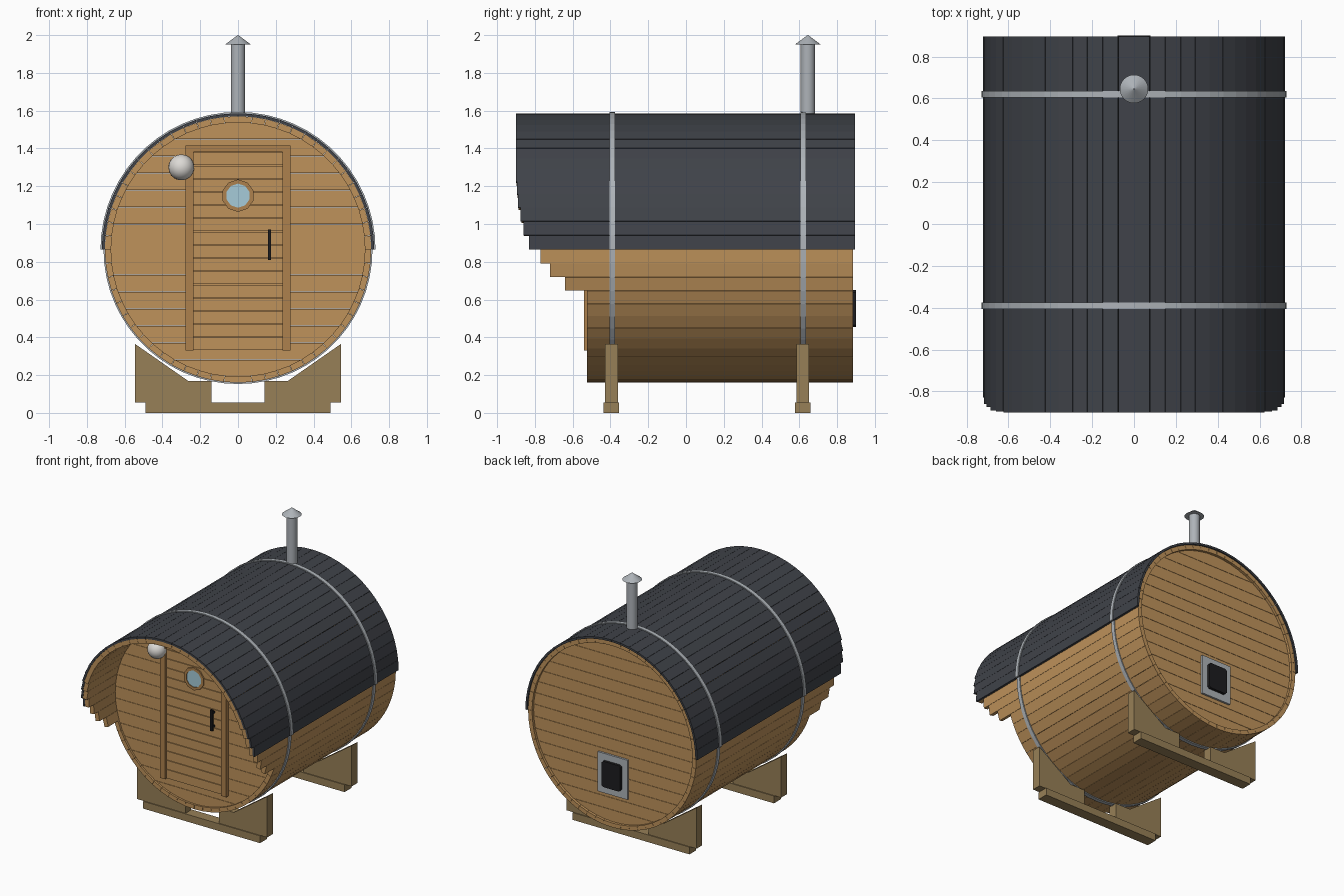
import bpy, bmesh
from math import sin, cos, asin, pi, radians

if "Cube" in bpy.data.objects:
    bpy.data.objects.remove(bpy.data.objects["Cube"])

CZ = 0.865          # height of the barrel axis
STEP = radians(6)   # one stave


def material(name, r, g, b):
    m = bpy.data.materials.new(name)
    m.diffuse_color = (r, g, b, 1)
    m.use_nodes = True
    m.node_tree.nodes["Principled BSDF"].inputs["Base Color"].default_value = m.diffuse_color
    return m


WOOD = material("wood", 0.52, 0.29, 0.105)
TRIM = material("trim_wood", 0.42, 0.22, 0.075)
BASE = material("base_wood", 0.31, 0.215, 0.095)
ROOF = material("shingle", 0.05, 0.055, 0.066)
STEEL = material("steel", 0.42, 0.45, 0.48)
GLASS = material("glass", 0.38, 0.60, 0.69)
BLACK = material("black", 0.012, 0.012, 0.014)
LAMP = material("lamp_glass", 0.72, 0.70, 0.67)


def prism(bm, pts, y0, y1):
    """Extrude an (x, z) outline from y0 to y1."""
    a = [bm.verts.new((x, y0, z)) for x, z in pts]
    b = [bm.verts.new((x, y1, z)) for x, z in pts]
    bm.faces.new(a)
    bm.faces.new(b[::-1])
    n = len(pts)
    for i in range(n):
        j = (i + 1) % n
        bm.faces.new((a[i], b[i], b[j], a[j]))


def box(bm, x0, x1, y0, y1, z0, z1):
    prism(bm, [(x0, z0), (x1, z0), (x1, z1), (x0, z1)], y0, y1)


def polar(r, a, cx=0, cz=CZ):
    return (cx + r * cos(a), cz + r * sin(a))


def finish(bm, name, mat, smooth=False):
    bmesh.ops.recalc_face_normals(bm, faces=bm.faces)
    me = bpy.data.meshes.new(name)
    bm.to_mesh(me)
    bm.free()
    me.materials.append(mat)
    ob = bpy.data.objects.new(name, me)
    bpy.context.collection.objects.link(ob)
    if smooth:
        bpy.ops.object.select_all(action='DESELECT')
        ob.select_set(True)
        bpy.context.view_layer.objects.active = ob
        bpy.ops.object.shade_smooth_by_angle(angle=radians(35))
    return ob


def arc_block(bm, r0, r1, a0, a1, y0, y1):
    prism(bm, [polar(r0, a0), polar(r1, a0), polar(r1, a1), polar(r0, a1)], y0, y1)


def front_edge(k):
    """Stepped porch edge; k counts staves up from the axis height."""
    if k >= 0:
        return (-0.83, -0.86, -0.875, -0.89, -0.895, -0.90)[min(k, 5)]
    return (-0.77, -0.72, -0.64, -0.525)[min(-k - 1, 3)]


# barrel staves and roof strips, mirrored left and right
staves, roof = bmesh.new(), bmesh.new()
GAP = 0.001
for side in (0, 1):
    for k in range(-15, 15):
        a0, a1 = k * STEP + GAP, (k + 1) * STEP - GAP
        if side:
            a0, a1 = pi - a1, pi - a0
        y0 = front_edge(k)
        arc_block(staves, 0.672, 0.705, a0, a1, y0 + (0.003 if k >= 0 else 0), 0.885)
        if k >= 0:
            arc_block(roof, 0.7055, 0.721, a0, a1, y0, 0.895)
finish(staves, "barrel_staves", WOOD)
finish(roof, "shingle_roof", ROOF)


# end walls of horizontal planks trimmed to the circle
def end_wall(name, y0, y1, rows=15, r=0.673):
    bm = bmesh.new()
    h = 2 * r / rows
    for i in range(rows):
        b0 = asin(max(-1, (-r + i * h + 0.001) / r))
        b1 = asin(min(1, (-r + (i + 1) * h - 0.001) / r))
        right = [polar(r, b0 + (b1 - b0) * t / 4) for t in range(5)]
        prism(bm, right + [(-x, z) for x, z in reversed(right)], y0, y1)
    finish(bm, name, WOOD)


end_wall("front_wall", -0.51, -0.47)
end_wall("back_wall", 0.825, 0.865)

# door planks
door = bmesh.new()
for i in range(15):
    z = 0.33 + 0.07 * i
    box(door, -0.235, 0.235, -0.522, -0.505, z + 0.002, z + 0.068)
finish(door, "door_planks", WOOD)

# door frame
frame = bmesh.new()
for s in (-1, 1):
    box(frame, *sorted((s * 0.235, s * 0.278)), -0.54, -0.505, 0.33, 1.415)
box(frame, -0.235, 0.235, -0.54, -0.505, 1.382, 1.415)
finish(frame, "door_frame", TRIM)

# round window: trim ring and pane
N = 10
ring = bmesh.new()
for i in range(N):
    a0, a1 = (i - 0.5) * 2 * pi / N, (i + 0.5) * 2 * pi / N
    prism(ring, [polar(0.064, a0, 0, 1.15), polar(0.086, a0, 0, 1.15),
                 polar(0.086, a1, 0, 1.15), polar(0.064, a1, 0, 1.15)], -0.532, -0.515)
finish(ring, "window_ring", TRIM)
pane = bmesh.new()
prism(pane, [polar(0.066, (i - 0.5) * 2 * pi / N, 0, 1.15) for i in range(N)], -0.527, -0.515)
finish(pane, "window_pane", GLASS)

# door handle with two standoffs
handle = bmesh.new()
box(handle, 0.158, 0.176, -0.56, -0.545, 0.81, 0.97)
for z in (0.83, 0.935):
    box(handle, 0.161, 0.173, -0.546, -0.52, z, z + 0.015)
finish(handle, "door_handle", BLACK)

# porch lamp
lamp = bmesh.new()
bmesh.ops.create_uvsphere(lamp, u_segments=24, v_segments=14, radius=0.068)
bmesh.ops.translate(lamp, verts=lamp.verts, vec=(-0.30, -0.54, 1.30))
finish(lamp, "porch_lamp", LAMP, True)

# steel hoops: wider over the roof, tighter under the barrel
for name, y in (("front_hoop", -0.39), ("back_hoop", 0.62)):
    bm = bmesh.new()
    for i in range(60):
        r = 0.721 if i < 30 else 0.705
        arc_block(bm, r - 0.002, r + 0.007, i * STEP, (i + 1) * STEP, y - 0.015, y + 0.015)
    bmesh.ops.remove_doubles(bm, verts=bm.verts, dist=0.0001)
    inner = [f for f in bm.faces if all(len(e.link_faces) > 2 for e in f.edges)]
    bmesh.ops.delete(bm, geom=inner, context='FACES')
    finish(bm, name, STEEL)

# cradles: mirrored blocks on a base beam
for name, y in (("front_cradle", -0.395), ("back_cradle", 0.618)):
    bm = bmesh.new()
    for s in (-1, 1):
        prism(bm, [(s * 0.545, 0.055), (s * 0.545, 0.365), (s * 0.265, 0.17),
                   (s * 0.14, 0.17), (s * 0.14, 0.055)], y - 0.034, y + 0.034)
    box(bm, -0.49, 0.49, y - 0.041, y + 0.041, 0, 0.055)
    finish(bm, name, BASE)

# chimney pipe and conical cap
for name, r0, r1, z0, z1 in (("chimney_pipe", 0.038, 0.038, 1.54, 1.96),
                             ("chimney_cap", 0.068, 0.002, 1.95, 2.0)):
    bm = bmesh.new()
    bmesh.ops.create_cone(bm, cap_ends=True, segments=24, radius1=r0, radius2=r1, depth=z1 - z0)
    bmesh.ops.translate(bm, verts=bm.verts, vec=(0, 0.645, (z0 + z1) / 2))
    finish(bm, name, STEEL, True)

# stove hatch on the back wall
plate = bmesh.new()
box(plate, -0.125, 0.125, 0.86, 0.88, 0.40, 0.70)
finish(plate, "hatch_plate", STEEL)
hatch = bmesh.new()
w, h, c, zc = 0.078, 0.098, 0.012, 0.552
prism(hatch, [(-w, zc - h + c), (-w + c, zc - h), (w - c, zc - h), (w, zc - h + c),
              (w, zc + h - c), (w - c, zc + h), (-w + c, zc + h), (-w, zc + h - c)], 0.875, 0.90)
finish(hatch, "hatch_door", BLACK)
